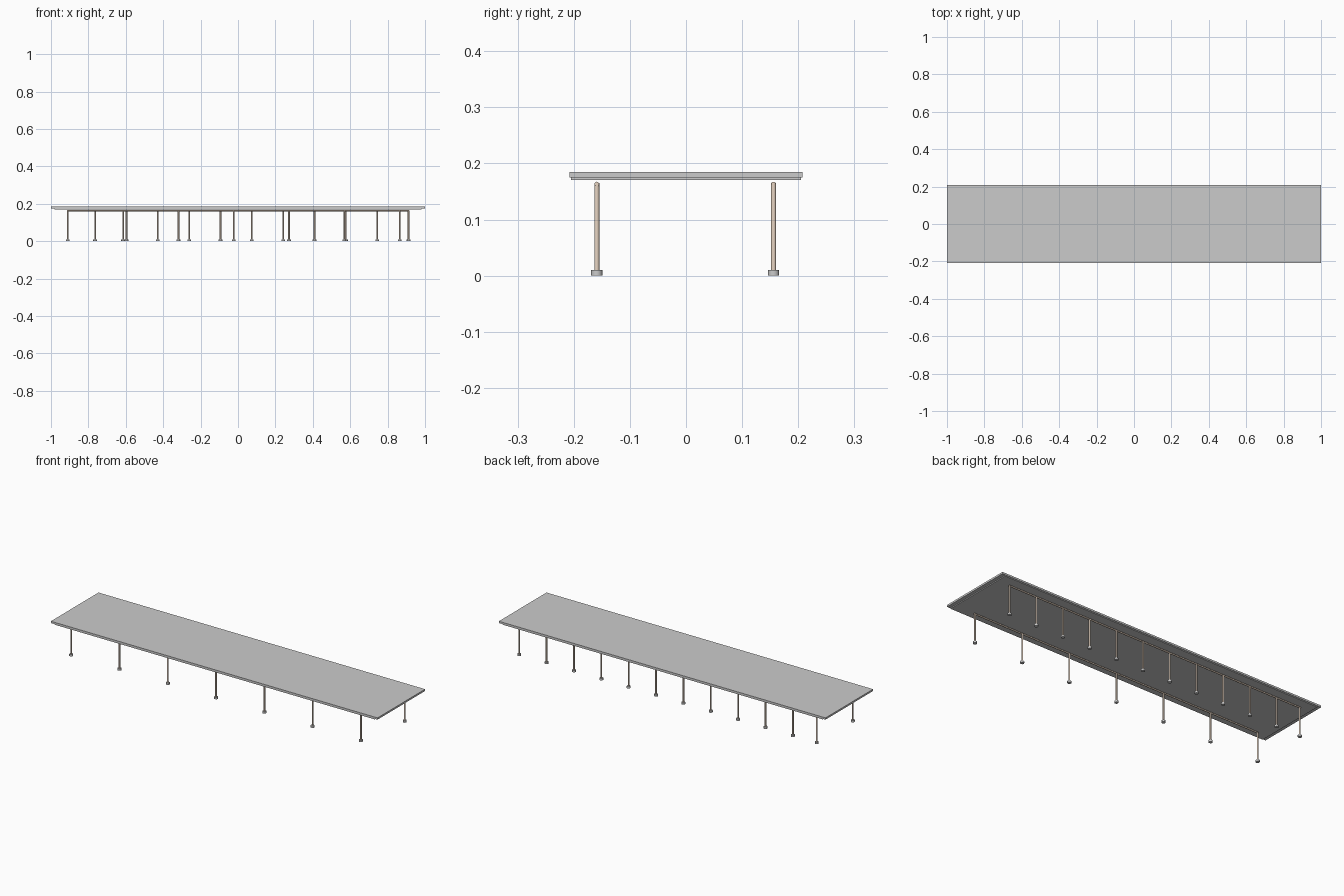
import bpy, math

if "Cube" in bpy.data.objects:
    bpy.data.objects.remove(bpy.data.objects["Cube"])

def material(name, rgb):
    m = bpy.data.materials.new(name)
    m.diffuse_color = (*rgb, 1)
    m.use_nodes = True
    m.node_tree.nodes["Principled BSDF"].inputs["Base Color"].default_value = m.diffuse_color
    return m

wood = material("pale_wood", (0.80, 0.66, 0.54))

def box(name, size, centre):
    bpy.ops.mesh.primitive_cube_add(size=1, location=centre)
    o = bpy.context.object
    o.name = name
    o.scale = size
    bpy.ops.object.transform_apply(location=False, rotation=False, scale=True)
    return o

def rod(name, radius, length, centre, sides=12, along_x=False, mat=None):
    rot = (0, math.pi / 2, 0) if along_x else (0, 0, 0)
    bpy.ops.mesh.primitive_cylinder_add(vertices=sides, radius=radius, depth=length,
                                        location=centre, rotation=rot)
    o = bpy.context.object
    o.name = name
    if mat:
        o.data.materials.append(mat)
    bpy.ops.object.shade_smooth_by_angle(angle=math.radians(35))
    return o

# Flat roof slab with a slightly inset underside panel
box("roof_slab", (2.0, 0.416, 0.010), (0, 0, 0.180))
box("roof_underside", (1.96, 0.410, 0.005), (0, 0, 0.1727))

def colonnade(name, y, xs, x0, x1):
    # Round rail carried on a row of posts
    rod(name + "_rail", 0.0042, x1 - x0, ((x0 + x1) / 2, y, 0.1632), along_x=True, mat=wood)
    for i, x in enumerate(xs):
        rod(f"{name}_post_{i + 1}", 0.0045, 0.156, (x, y, 0.087), mat=wood)
        # Grey footing under each post
        rod(f"{name}_footing_{i + 1}", 0.010, 0.010, (x, y, 0.005), sides=16)

# Front row: seven widely spaced posts
colonnade("front", -0.159, [-0.91 + 0.2957 * i for i in range(7)], -0.913, 0.870)

# Back row: eleven even posts plus one closing the left end
colonnade("back", 0.156, [0.912 - 0.1676 * i for i in range(11)] + [-0.91], -0.913, 0.914)
